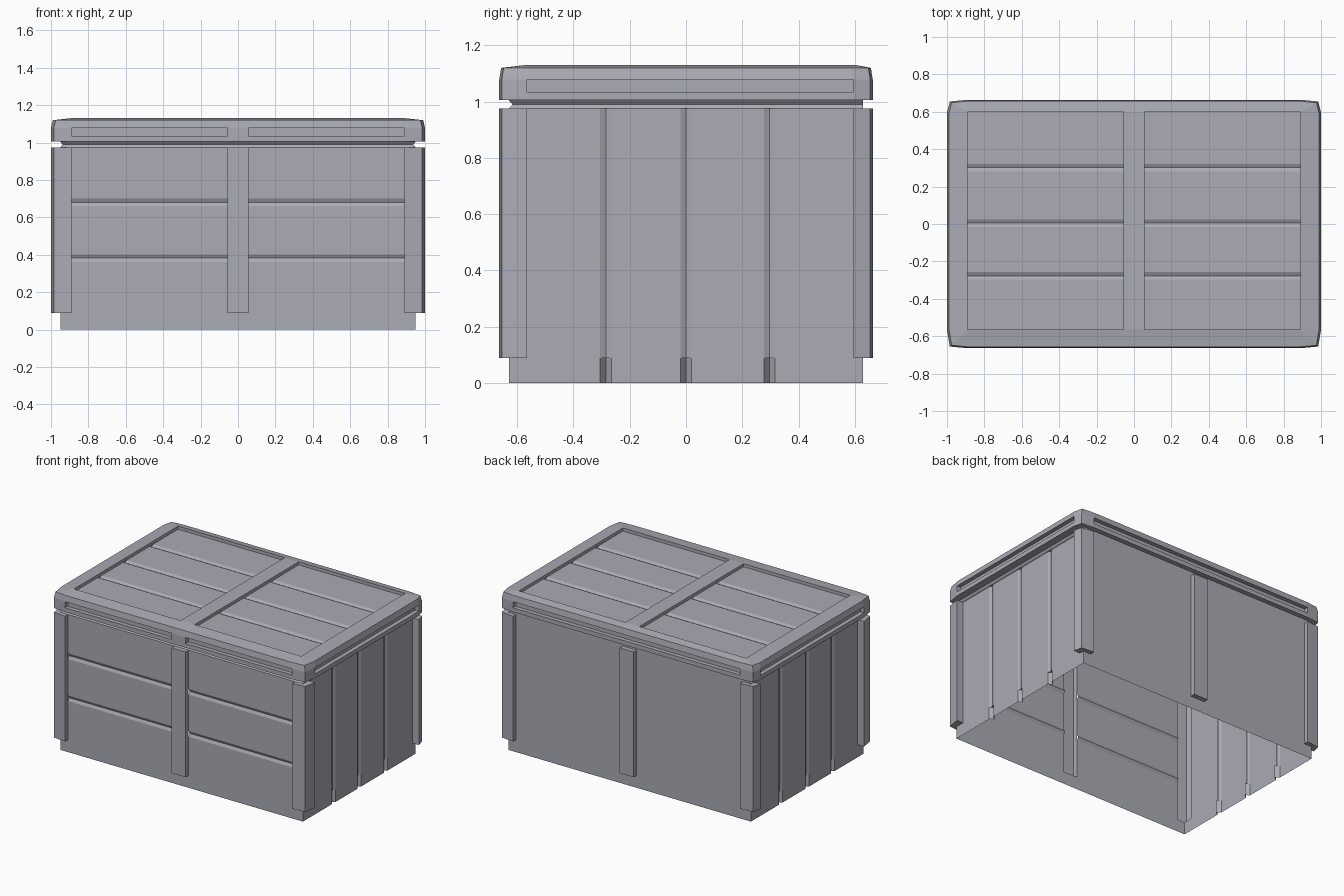
import bpy
from mathutils import Vector

if "Cube" in bpy.data.objects:
    bpy.data.objects.remove(bpy.data.objects["Cube"])

SY = (-0.565, 0.595)          # side panel limits in y
Z0, Z1 = 0.088, 0.975         # post bottom and top
WX, WY = 0.95, 0.63           # wall planes
OX, OY = 1.0, 0.664           # outer faces of posts and lid

grey = bpy.data.materials.new("slate_grey")
grey.diffuse_color = (0.405, 0.405, 0.46, 1)
grey.use_nodes = True
grey.node_tree.nodes["Principled BSDF"].inputs["Base Color"].default_value = grey.diffuse_color


class Shell:
    """Collects faces, turned to point away from (or toward) a reference point."""
    def __init__(self, name):
        self.name, self.index, self.faces = name, {}, []

    def face(self, pts, ref, sign=1):
        pts = [Vector(p) for p in pts]
        normal = Vector()
        for a, b in zip(pts, pts[1:] + pts[:1]):
            normal += a.cross(b)
        centre = sum(pts, Vector()) / len(pts)
        if normal.dot(centre - Vector(ref)) * sign < 0:
            pts.reverse()
        ids = []
        for p in pts:
            i = self.index.setdefault(tuple(round(c, 5) for c in p), len(self.index))
            if i not in ids:
                ids.append(i)
        if len(ids) > 2:
            self.faces.append(ids)

    def loft(self, a, b, ref, sign=1, closed=False):
        n = len(a)
        for i in range(n if closed else n - 1):
            j = (i + 1) % n
            self.face((a[i], a[j], b[j], b[i]), ref, sign)

    def pocket_walls(self, rim, shift):
        base = [Vector(p) + Vector(shift) for p in rim]
        mid = sum((Vector(p) for p in rim), Vector()) / len(rim) + Vector(shift) / 2
        self.loft(rim, base, mid, -1, True)
        return base

    def build(self):
        me = bpy.data.meshes.new(self.name)
        me.from_pydata(list(self.index), [], self.faces)
        me.materials.append(grey)
        me.update()
        ob = bpy.data.objects.new(self.name, me)
        bpy.context.collection.objects.link(ob)


def at(path, z):
    return [(x, y, z) for x, y in path]


# Shallow V groove: pairs of (position along the wall, depth into it)
def groove(start, depth=0.01, half=0.02):
    return [(start, 0), (start + half, depth), (start + 2 * half, 0)]


# Front wall: planks with two horizontal grooves on each side of the middle post
front = Shell("front_wall")
prof = [(-WY, Z0)] + [(-WY + d, z) for g in (0.362, 0.66) for z, d in groove(g)] + [(-WY, Z1)]
for x0, x1 in ((-0.89, -0.055), (0.055, 0.89)):
    front.loft([(x0, y, z) for y, z in prof], [(x1, y, z) for y, z in prof], (0, 50, 0.5))
front.loft([(-WX, -WY, 0), (WX, -WY, 0)], [(-WX, -WY, Z0), (WX, -WY, Z0)], (0, 50, 0.5))
front.build()

# Back wall: plain
back = Shell("back_wall")
for x0, x1 in ((-0.89, -0.055), (0.055, 0.89)):
    back.loft([(x0, WY, Z0), (x1, WY, Z0)], [(x0, WY, Z1), (x1, WY, Z1)], (0, -50, 0.5))
back.loft([(-WX, WY, 0), (WX, WY, 0)], [(-WX, WY, Z0), (WX, WY, Z0)], (0, -50, 0.5))
back.build()

# Side walls: vertical plank grooves, deepening into notches at the foot
for name, s in (("right_wall", 1), ("left_wall", -1)):
    side = Shell(name)
    ref = (-50 * s, 0, 0.5)
    upper, lower = [(s * WX, SY[0])], [(s * WX, -WY)]
    for g in (-0.305, -0.02, 0.277):
        shallow = [(s * (WX - d), y) for y, d in groove(g)]
        notch = [(s * (WX - d), y) for y, d in groove(g, 0.027)]
        upper += shallow
        lower += notch
        side.face(at([notch[0], notch[1], notch[2], shallow[1]], Z0), (0, 0, 50))
    upper.append((s * WX, SY[1]))
    lower.append((s * WX, WY))
    side.loft(at(upper, Z0), at(upper, Z1), ref)
    side.loft(at(lower, 0), at(lower, Z0), ref)
    side.build()


# Hollow posts: outline path closed by caps at both ends
def post(name, path, inner):
    p = Shell(name)
    ref = (*inner, (Z0 + Z1) / 2)
    p.loft(at(path, Z0), at(path, Z1), ref)
    for z in (Z0, Z1):
        p.face(at(path + [inner], z), ref)
    p.build()


for label, sy, ye in (("front", -1, SY[0]), ("back", 1, SY[1])):
    post(label + "_middle_post", [(-0.055, sy * WY), (-0.055, sy * OY),
                                  (0.055, sy * OY), (0.055, sy * WY)], (0, sy * WY))
    for hand, sx in (("left", -1), ("right", 1)):
        post(f"{label}_{hand}_corner_post",
             [(sx * 0.89, sy * WY), (sx * 0.89, sy * OY), (sx * 0.985, sy * 0.655),
              (sx * OX, ye), (sx * WX, ye)], (sx * WX, sy * WY))

# Neck: V groove under the lid on the front and sides
neck = Shell("neck")
rings = []
for z, d in ((Z1, 0), (0.99, 0.013), (1.005, 0)):
    x = WX - d
    rings.append(at([(-x, -WY + d), (x, -WY + d), (x, WY), (-x, WY)], z))
for a, b in zip(rings, rings[1:]):
    neck.loft(a, b, (0, 0, 0.99), 1, True)
neck.build()

# Lid: outline with slightly drawn-in corners
lid = Shell("lid")
outline = [(-0.985, -0.655), (-0.89, -OY), (-0.055, -OY), (0.055, -OY), (0.89, -OY),
           (0.985, -0.655), (OX, SY[0]), (OX, SY[1]), (0.985, 0.655), (0.89, OY),
           (-0.89, OY), (-0.985, 0.655), (-OX, SY[1]), (-OX, SY[0])]
n = len(outline)
crown = [(x * 0.99, y * 0.99) for x, y in outline]
loops = [at(outline, 1.005), at(outline, 1.035), at(outline, 1.078), at(crown, 1.12)]
slots = {1: (0, 1), 3: (0, 1), 6: (-1, 0), 9: (0, -1), 12: (1, 0)}

# Lid rim with slots
for r in range(3):
    a, b = loops[r], loops[r + 1]
    for i in range(n):
        j = (i + 1) % n
        quad = (a[i], a[j], b[j], b[i])
        if r == 1 and i in slots:
            quad = lid.pocket_walls(quad, Vector((*slots[i], 0)) * 0.03)
        lid.face(quad, (0, 0, 1.05))

# Lid underside ledge
ledge = [(max(-WX, min(WX, x)), max(-WY, min(WY, y))) for x, y in outline]
lid.loft(loops[0], at(ledge, 1.005), (0, 0, 50), 1, True)

# Lid top frame and centre bar
TOP, Y0, Y1 = 1.131, -0.565, 0.6
inner = [(max(-0.89, min(0.89, x)), Y0 if y < -0.5 else Y1) for x, y in outline]
lid.loft(loops[3], at(inner, TOP), (0, 0, -50), 1, True)
lid.face(at([(-0.055, Y0), (0.055, Y0), (0.055, Y1), (-0.055, Y1)], TOP), (0, 0, -50))

# Sunken lid panels with plank grooves
floor = TOP - 0.022
prof = [(Y0, floor)] + [(y, floor - d) for g in (-0.297, -0.015, 0.282)
                        for y, d in groove(g)] + [(Y1, floor)]
for x0, x1 in ((-0.89, -0.055), (0.055, 0.89)):
    lid.pocket_walls(at([(x0, Y0), (x1, Y0), (x1, Y1), (x0, Y1)], TOP), (0, 0, floor - TOP))
    lid.loft([(x0, y, z) for y, z in prof], [(x1, y, z) for y, z in prof], (0, 0, -50))
lid.build()
